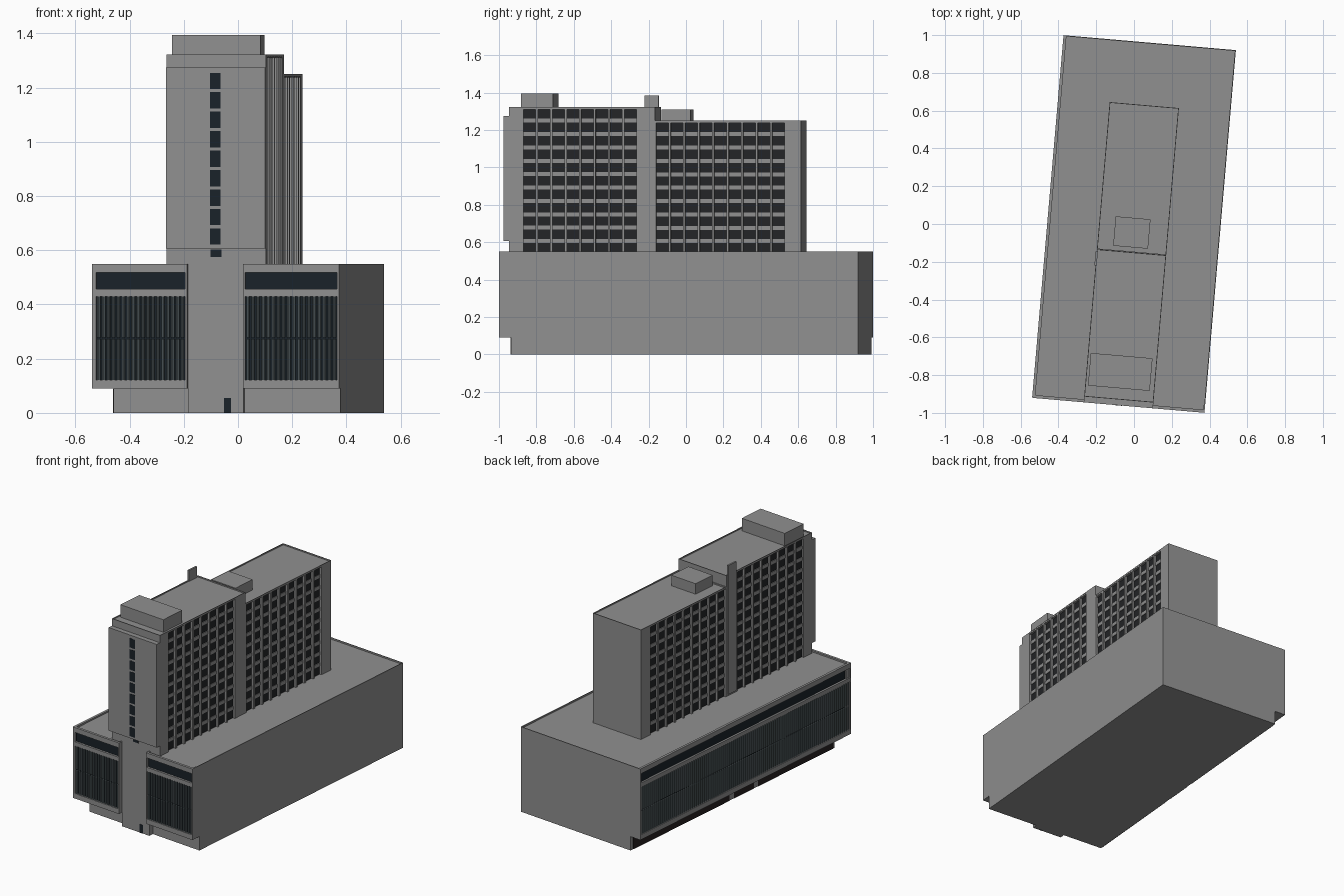
import bpy, bmesh, math
from mathutils import Matrix, Vector

if "Cube" in bpy.data.objects:
    bpy.data.objects.remove(bpy.data.objects["Cube"])

ROT = Matrix.Rotation(math.radians(-4.95), 4, 'Z')   # whole building is turned slightly


def material(name, r, g, b):
    m = bpy.data.materials.new(name)
    m.diffuse_color = (r, g, b, 1)
    m.use_nodes = True
    m.node_tree.nodes["Principled BSDF"].inputs["Base Color"].default_value = m.diffuse_color
    return m


concrete = material("dark_concrete", 0.28, 0.28, 0.28)
glass = material("dark_glass", 0.010, 0.016, 0.022)
pane = material("tower_pane", 0.017, 0.018, 0.02)
fin_metal = material("fin_metal", 0.11, 0.14, 0.15)
shade = material("ground_floor_shade", 0.02, 0.015, 0.015)


def box(bm, a, b):
    lo = Vector([min(p, q) for p, q in zip(a, b)])
    hi = Vector([max(p, q) for p, q in zip(a, b)])
    s = hi - lo
    m = Matrix.Translation((lo + hi) / 2) @ Matrix.Diagonal((s.x, s.y, s.z, 1))
    bmesh.ops.create_cube(bm, size=1, matrix=m)


def finish(name, bm, mat=concrete):
    me = bpy.data.meshes.new(name)
    bm.to_mesh(me)
    bm.free()
    ob = bpy.data.objects.new(name, me)
    bpy.context.collection.objects.link(ob)
    ob.matrix_world = ROT
    me.materials.append(mat)
    return ob


def boxes(name, items, mat=concrete):
    bm = bmesh.new()
    for a, b in items:
        box(bm, a, b)
    return finish(name, bm, mat)


L, R, F, B = -0.458, 0.458, -0.9635, 0.9635   # podium footprint
TL, TR = -0.184, 0.184                        # tower sides
H = 0.55                                      # podium height

# Podium: recessed base, main block, roof rim
boxes("podium_base", [((-0.383, -0.9, 0), (R, B, 0.09))])
boxes("podium_block", [((L + 0.015, -0.925, 0.09), (R, B, H - 0.01))])
boxes("podium_roof_rim", [((R - 0.005, F + 0.015, H - 0.01), (R, B, H)),
                          ((L + 0.015, B - 0.005, H - 0.01), (R - 0.005, B, H))])
boxes("entrance_column", [((-0.105, -0.933, 0), (0.102, -0.5, H + 0.057))])
boxes("entrance_door", [((0.03, -0.935, 0), (0.055, -0.925, 0.055))], glass)
# Shaded ground floor glazing along the left side, with gaps of plain wall
boxes("ground_floor_glazing", [((-0.385, a, 0.0), (-0.38, b, 0.088))
                               for a, b in ((-0.89, -0.2), (-0.16, 0.02), (0.06, 0.94))], shade)


# Podium facade: frame, glass band and a screen of vertical round fins
def facade(name, t0, t1, P, backing):
    j = 0.008
    frame = [(P(t0, 0, 0.09), P(t0 + j, backing, H)), (P(t1 - j, 0, 0.09), P(t1, backing, H))]
    for z0, z1 in ((0.09, 0.122), (0.43, 0.457), (0.518, H)):
        frame.append((P(t0 + j, 0, z0), P(t1 - j, 0.016, z1)))
    if backing > 0.02:
        frame.append((P(t0 + j, 0.016, 0.09), P(t1 - j, backing, H - 0.01)))
    boxes(name + "_frame", frame)
    boxes(name + "_glass", [(P(t0 + j, 0.013, z0), P(t1 - j, 0.017, z1))
                            for z0, z1 in ((0.122, 0.43), (0.457, 0.518))], glass)
    bm = bmesh.new()
    n = round((t1 - t0 - 2 * j) / 0.0185)
    step = (t1 - t0 - 2 * j) / n
    for i in range(n):
        t = t0 + j + (i + 0.5) * step
        for z0, z1 in ((0.122, 0.273), (0.279, 0.43)):
            m = Matrix.Translation(P(t, 0.008, (z0 + z1) / 2))
            bmesh.ops.create_cone(bm, cap_ends=True, segments=8, radius1=0.006,
                                  radius2=0.006, depth=z1 - z0, matrix=m)
    finish(name + "_fins", bm, fin_metal)


def on_front(t, d, z):
    return (t, F + d, z)


def on_left(t, d, z):
    return (L + d, t, z)


facade("front_left_wing", L + 0.008, -0.105, on_front, 0.04)
facade("front_right_wing", 0.102, R, on_front, 0.04)
facade("left_side", F + 0.001, B, on_left, 0.016)


# Tower section: core, roof rim, and a window grid on both long sides
def tower(name, v0, v1, top, w0, w1, cols, rows):
    d, z0, r, e = 0.018, H - 0.01, top - 0.008, 0.004
    boxes(name + "_core", [((TL + d, v0, z0), (TR - d, v1, r))])
    solid = []
    if w0 - v0 > 0.01:
        solid.append(((TL, v0, z0), (TR, w0, r)))
    if v1 - w1 > 0.01:
        solid.append(((TL, w1, z0), (TR, v1, r)))
    boxes(name + "_piers", solid)
    # closed strips above the windows carry the roof edge
    boxes(name + "_roof_rim", [((TL, v0, r), (TR, v0 + e, top)), ((TL, v1 - e, r), (TR, v1, top)),
                               ((TL, v0 + e, r), (TL + e, v1 - e, top)),
                               ((TR - e, v0 + e, r), (TR, v1 - e, top))])
    panes, bars = [], []
    step = (w1 - w0) / cols
    for face, s in ((TL, 1), (TR, -1)):
        panes.append(((face + s * (d - 0.004), w0, z0), (face + s * (d + 0.002), w1, r - 0.002)))
        for i in range(cols + 1):
            c = w0 + i * step
            bars.append(((face, max(c - 0.006, v0), z0), (face + s * d, c + 0.006, r)))
        bars.append(((face + s * 0.001, w0, top - 0.013), (face + s * d, w1, r)))
        for k in range(rows - 1):
            z = top - 0.012 - 0.05 - k * 0.0715
            bars.append(((face + s * 0.010, w0, z - 0.0215), (face + s * d, w1, z)))
    boxes(name + "_windows", panes, pane)
    boxes(name + "_grid", bars)


tower("front_tower", -0.933, -0.15, 1.322, -0.862, -0.243, 8, 11)
tower("rear_tower", -0.15, 0.632, 1.25, -0.15, 0.55, 9, 10)

# Front slab with a column of windows
boxes("front_slab", [((TL, F, 0.607), (TR, -0.933, 1.275))])
boxes("front_slab_windows", [((-0.021, F - 0.001, 1.255 - 0.0718 * i - 0.06),
                              (0.019, F + 0.01, 1.255 - 0.0718 * i)) for i in range(9)], glass)
boxes("low_front_window", [((-0.021, -0.935, 0.575), (0.019, -0.925, 0.603))], glass)

# Roof boxes and blank sign fin on the left side
boxes("front_roof_box", [((-0.169, -0.873, 1.31), (0.159, -0.70, 1.395))])
boxes("rear_roof_box", [((-0.10, -0.124, 1.24), (0.085, 0.032, 1.31))])
boxes("side_fin", [((TL - 0.006, -0.237, H), (TL + 0.006, -0.162, 1.385))])
